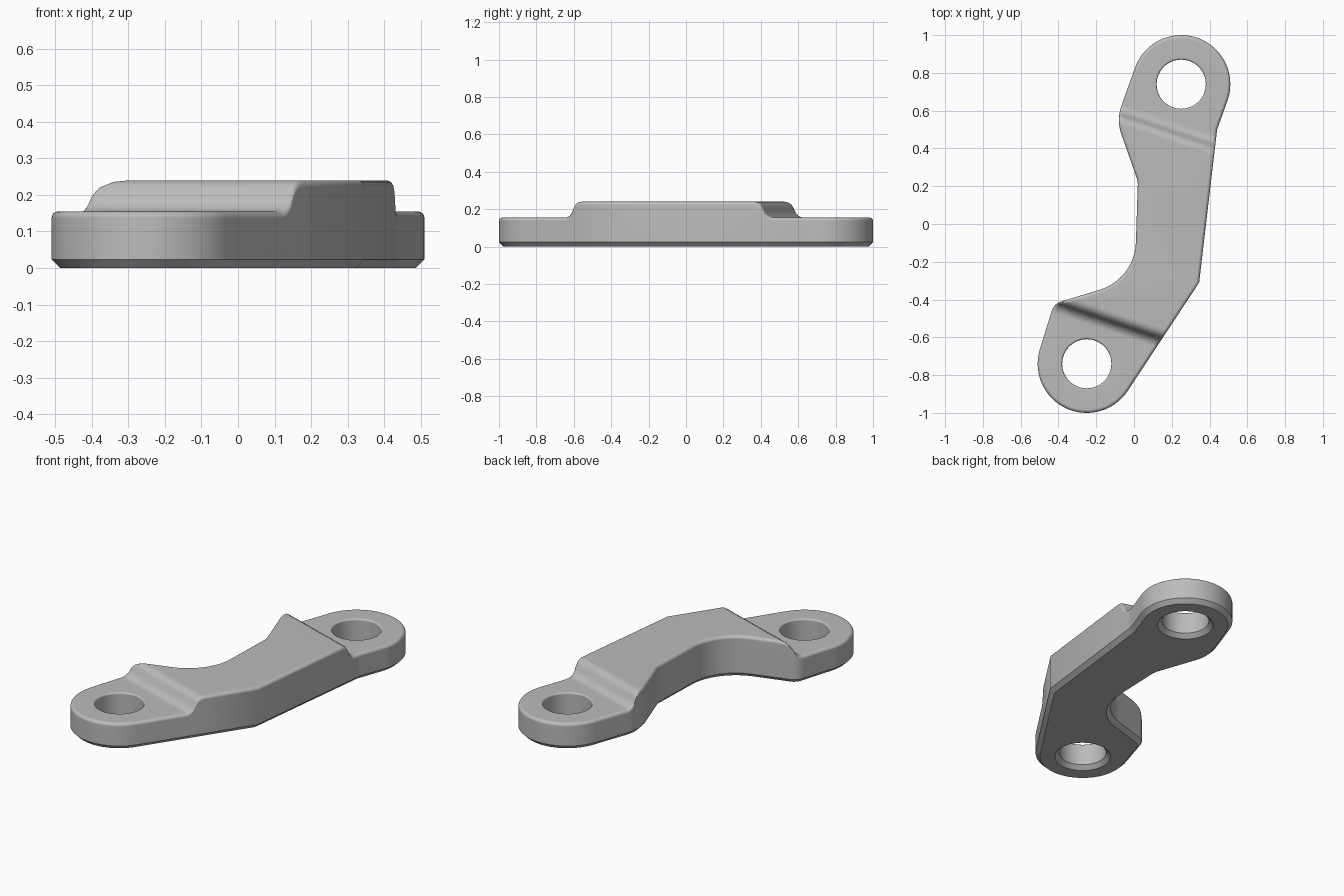
import bpy, bmesh, math
from mathutils import Vector

cube = bpy.data.objects.get("Cube")
if cube:
    bpy.data.objects.remove(cube, do_unlink=True)

EYES = [Vector((0.25, 0.74)), Vector((-0.25, -0.74))]
AXIS = (EYES[0] - EYES[1]).normalized()
BASE_TOP = 0.155

# Outline circles, counter-clockwise: centre and radius (negative = concave, 0 = corner)
CIRCLES = [
    (EYES[0], 0.26),
    (Vector((0.14, 0.55)), 0.22),
    (Vector((-0.08, 0.21)), -0.10),
    (Vector((-0.26, -0.09)), -0.27),
    (Vector((-0.36, -0.486)), 0.08),
    (EYES[1], 0.26),
    (Vector((0.345, -0.31)), 0),
    (Vector((0.44, 0.50)), 0),
]

# Step from the raised bridge to the eyes: distance along the axis, height
STEP = [(0.475, 0.24), (0.495, 0.237), (0.512, 0.226), (0.524, 0.207),
        (0.534, 0.183), (0.548, 0.166), (0.565, 0.157), (0.58, BASE_TOP)]


def polar(centre, radius, angle):
    return centre + Vector((math.cos(angle), math.sin(angle))) * radius


def belt(circles):
    """Arcs joined by their tangent lines."""
    n = len(circles)
    exits = []
    for i, (c, r) in enumerate(circles):
        c2, r2 = circles[(i + 1) % n]
        d = c2 - c
        exits.append(math.atan2(d.y, d.x) - math.acos((r - r2) / d.length))
    points = []
    for i, (c, r) in enumerate(circles):
        if r == 0:
            points.append(c.copy())
            continue
        sweep = (exits[i] - exits[i - 1]) % math.tau
        if r < 0:
            sweep -= math.tau
        steps = max(4, math.ceil(abs(sweep) / math.radians(5)))
        points += [polar(c, r, exits[i - 1] + sweep * k / steps) for k in range(steps + 1)]
    return points


def inset(points, distance):
    """Move a loop to the left of its direction of travel, with mitred corners."""
    result = []
    for i, p in enumerate(points):
        a = (p - points[i - 1]).normalized()
        b = (points[(i + 1) % len(points)] - p).normalized()
        na, nb = Vector((-a.y, a.x)), Vector((-b.y, b.x))
        result.append(p + (na + nb) / (1 + na.dot(nb)) * distance)
    return result


def lift(s):
    """Extra height of the upper surface at a distance along the axis."""
    s = abs(s)
    if s <= STEP[0][0]:
        return STEP[0][1] - BASE_TOP
    for (s1, z1), (s2, z2) in zip(STEP, STEP[1:]):
        if s <= s2:
            return z1 + (z2 - z1) * (s - s1) / (s2 - s1) - BASE_TOP
    return 0


def wall_profile(chamfer, rounding):
    """Inset and height of each ring: bottom chamfer, wall, rounded top edge."""
    rings = [(chamfer, 0), (0, chamfer)]
    for k in range(5):
        t = math.pi / 2 * k / 4
        rings.append((rounding * (1 - math.cos(t)),
                      BASE_TOP - rounding * (1 - math.sin(t))))
    return rings


bm = bmesh.new()
caps = ([], [])


def add_wall(loop, profile):
    rings = [[bm.verts.new((p.x, p.y, z)) for p in inset(loop, d)] for d, z in profile]
    n = len(loop)
    for low, high in zip(rings, rings[1:]):
        for i in range(n):
            j = (i + 1) % n
            bm.faces.new((low[i], low[j], high[j], high[i]))
    for cap, ring in zip(caps, (rings[0], rings[-1])):
        cap += [bm.edges.get((ring[i], ring[(i + 1) % n])) for i in range(n)]


# Outer wall and the two bolt holes
add_wall(belt(CIRCLES), wall_profile(0.024, 0.018))
for eye in EYES:
    hole = [polar(eye, 0.13, -math.tau * k / 64) for k in range(64)]
    add_wall(hole, wall_profile(0.024, 0.010))

# Bottom and top faces
for cap in caps:
    bmesh.ops.triangle_fill(bm, use_beauty=True, use_dissolve=False, edges=cap)

# Cut across the axis and raise the bridge
for side in (-1, 1):
    for s, _ in STEP:
        bmesh.ops.bisect_plane(
            bm, geom=bm.verts[:] + bm.edges[:] + bm.faces[:], dist=1e-6,
            plane_co=(AXIS * s * side).to_3d(), plane_no=AXIS.to_3d())
for v in bm.verts:
    if v.co.z > 0.1:
        v.co.z += lift(v.co.xy.dot(AXIS))
bmesh.ops.recalc_face_normals(bm, faces=bm.faces[:])

mesh = bpy.data.meshes.new("bracket_arm")
bm.to_mesh(mesh)
bm.free()
arm = bpy.data.objects.new("bracket_arm", mesh)
bpy.context.collection.objects.link(arm)

# Plain grey material
grey = bpy.data.materials.new("grey")
grey.use_nodes = True
grey.diffuse_color = (0.5, 0.5, 0.5, 1)
grey.node_tree.nodes["Principled BSDF"].inputs["Base Color"].default_value = (0.5, 0.5, 0.5, 1)
mesh.materials.append(grey)

# Smooth curves, crisp edges, flat caps
bpy.ops.object.select_all(action="DESELECT")
arm.select_set(True)
bpy.context.view_layer.objects.active = arm
bpy.ops.object.shade_smooth_by_angle(angle=math.radians(32))
weighted = arm.modifiers.new("weighted_normals", "WEIGHTED_NORMAL")
weighted.keep_sharp = True
